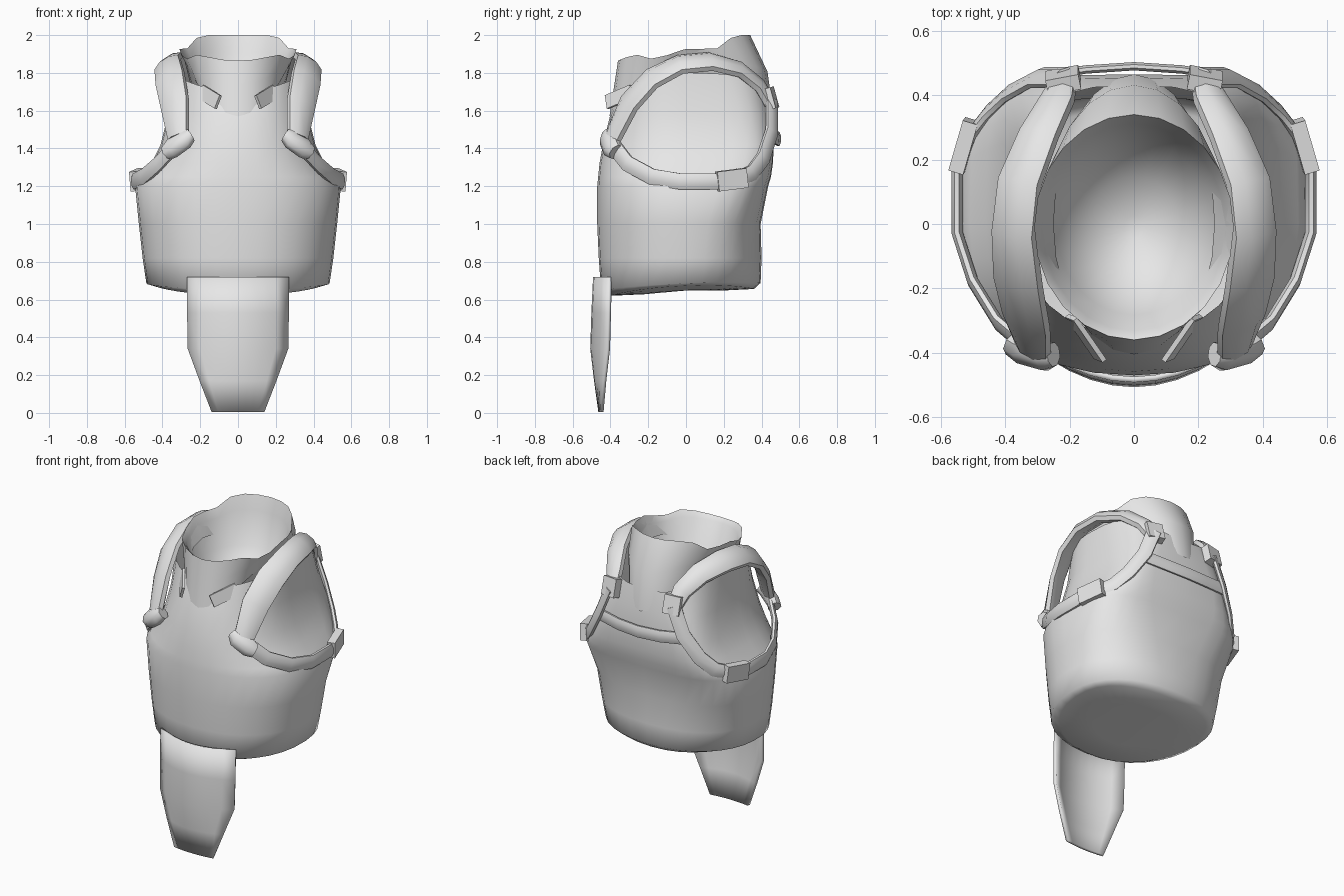
import bpy, bmesh, math
from mathutils import Vector

old = bpy.data.objects.get("Cube")
if old:
    bpy.data.objects.remove(old, do_unlink=True)

grey = bpy.data.materials.new("plain_grey")
grey.use_nodes = True
grey.diffuse_color = (0.8, 0.8, 0.8, 1)
grey.node_tree.nodes["Principled BSDF"].inputs["Base Color"].default_value = (0.8, 0.8, 0.8, 1)


def loft(name, rings, closed=True, caps=(False, False), angle=50, thickness=0):
    """Skin a list of equal-length point rings."""
    bm = bmesh.new()
    rows = [[bm.verts.new(p) for p in ring] for ring in rings]
    n = len(rows[0])
    for a, b in zip(rows, rows[1:]):
        for i in range(n if closed else n - 1):
            j = (i + 1) % n
            bm.faces.new((a[i], a[j], b[j], b[i]))
    for row, cap in zip((rows[0], rows[-1]), caps):
        if cap:
            bm.faces.new(row)
    bmesh.ops.recalc_face_normals(bm, faces=bm.faces)
    mesh = bpy.data.meshes.new(name)
    bm.to_mesh(mesh)
    bm.free()
    obj = bpy.data.objects.new(name, mesh)
    bpy.context.collection.objects.link(obj)
    mesh.materials.append(grey)
    if thickness:
        mod = obj.modifiers.new("thickness", 'SOLIDIFY')
        mod.thickness = thickness
        mod.offset = 0
    bpy.ops.object.select_all(action='DESELECT')
    obj.select_set(True)
    bpy.context.view_layer.objects.active = obj
    bpy.ops.object.shade_smooth_by_angle(angle=math.radians(angle))
    return obj


def band(name, path, widths, thick, sides=8, mirror=1, core=1.25):
    """Sweep a flattened section along a path, its flat side facing away from the core point."""
    pts = [Vector((x * mirror, y, z)) for x, y, z in path]
    if not isinstance(widths, (list, tuple)):
        widths = [widths] * len(pts)
    grow, phase = (math.sqrt(2), math.pi / 4) if sides == 4 else (1, math.pi / sides)
    rings = []
    for i, p in enumerate(pts):
        tangent = (pts[min(i + 1, len(pts) - 1)] - pts[max(i - 1, 0)]).normalized()
        out = p - Vector((0, 0, core))
        out = (out - tangent * out.dot(tangent)).normalized()
        side = tangent.cross(out)
        ring = []
        for k in range(sides):
            a = phase + 2 * math.pi * k / sides
            ring.append(p + side * math.cos(a) * widths[i] * grow + out * math.sin(a) * thick * grow)
        rings.append(ring)
    return loft(name, rings, caps=(True, True))


def power(v, e):
    return math.copysign(abs(v) ** e, v)


def angles(n):
    return [2 * math.pi * i / n for i in range(n)]


def interp(t, table):
    for (a, u), (b, v) in zip(table, table[1:]):
        if t <= b:
            return u + (v - u) * (t - a) / (b - a)
    return table[-1][1]


# Torso shell: height, half width, front, back, side lift, rise to the back, back roundness
profile = [
    (0.638, 0.25, -0.22, 0.20, 0.012, 0.010, 0.9),
    (0.638, 0.44, -0.40, 0.36, 0.035, 0.018, 0.9),
    (0.67, 0.485, -0.45, 0.395, 0.015, 0.018, 0.9),
    (0.82, 0.505, -0.462, 0.40, 0, 0, 0.85),
    (1.00, 0.525, -0.47, 0.395, 0, 0, 0.75),
    (1.20, 0.545, -0.47, 0.435, 0, 0, 0.55),
    (1.25, 0.51, -0.465, 0.45, 0, 0, 0.48),
    (1.32, 0.46, -0.458, 0.46, 0, 0, 0.42),
    (1.42, 0.41, -0.44, 0.465, 0, 0, 0.38),
    (1.58, 0.37, -0.40, 0.455, 0, 0, 0.48),
    (1.70, 0.36, -0.345, 0.43, 0.10, 0, 0.65),
]
rings = []
for z, half, front, back, lift, rise, roundness in profile:
    ring = []
    for a in angles(32):
        e = roundness if math.sin(a) > 0 else 0.9
        c, s = power(math.cos(a), e), power(math.sin(a), e)
        ring.append((half * c, s * (back if s > 0 else -front), z + lift * c * c + rise * s))
    rings.append(ring)
loft("torso", rings, caps=(True, False), angle=70)

# Collar: flared outside, uneven rim and a hollow bowl inside
rim_height = [(-1, 1.865), (-0.75, 1.90), (-0.45, 1.87), (0, 1.925),
              (0.55, 1.93), (0.75, 2.0), (1, 2.0)]
base, middle, rim = [], [], []
for a in angles(24):
    c, s = math.cos(a), math.sin(a)
    low = Vector((0.25 * c, s * (0.465 if s > 0 else 0.405), 1.80 - 0.23 * s * s))
    top = Vector((0.31 * c, -0.01 + 0.35 * s, interp(s, rim_height)))
    mid = low.lerp(top, 0.55)
    mid.y += 0.035 * max(s, 0)
    base.append(low)
    middle.append(mid)
    rim.append(top)
bowl = []
for scale, height, blend in ((0.92, 1.82, 0.5), (0.78, 1.70, 1), (0.45, 1.58, 1), (0.1, 1.53, 1)):
    bowl.append([(p.x * scale, -0.01 + (p.y + 0.01) * scale, p.z + (height - p.z) * blend)
                 for p in rim])
loft("collar", [base, middle, rim] + bowl, caps=(False, True), angle=80)

# Groin plate: height, half width, edge depth, centre depth
rings = []
for z, half, edge, centre in ((0.72, 0.265, -0.40, -0.483), (0.53, 0.265, -0.405, -0.492),
                              (0.34, 0.262, -0.41, -0.498), (0.17, 0.20, -0.43, -0.478),
                              (0.005, 0.137, -0.445, -0.455)):
    ts = [k / 4 - 1 for k in range(9)]
    rings.append([(half * t, centre + (edge - centre) * t * t, z) for t in ts])
loft("groin_plate", rings, closed=False, thickness=0.018)

# Parts found on both sides
for label, m in (("left", 1), ("right", -1)):
    band(label + "_shoulder_pad",
         [(0.315, -0.385, 1.46), (0.335, -0.30, 1.64), (0.36, -0.18, 1.77),
          (0.373, -0.03, 1.845), (0.355, 0.13, 1.86), (0.295, 0.28, 1.82),
          (0.24, 0.385, 1.735), (0.22, 0.44, 1.64)],
         [0.065, 0.088, 0.09, 0.08, 0.078, 0.07, 0.06, 0.045], 0.036, mirror=m)
    band(label + "_arm_strap",
         [(0.32, -0.395, 1.43), (0.42, -0.31, 1.32), (0.50, -0.18, 1.25),
          (0.548, -0.03, 1.225), (0.548, 0.17, 1.225), (0.505, 0.28, 1.24),
          (0.45, 0.35, 1.27), (0.385, 0.41, 1.35), (0.30, 0.455, 1.49),
          (0.23, 0.455, 1.66)],
         0.046, 0.019, mirror=m)
    band(label + "_strap_end",
         [(0.25, -0.405, 1.47), (0.28, -0.41, 1.45), (0.35, -0.39, 1.40), (0.375, -0.37, 1.38)],
         [0.035, 0.058, 0.058, 0.045], 0.042, mirror=m)
    band(label + "_side_buckle", [(0.55, 0.165, 1.225), (0.505, 0.32, 1.245)],
         0.052, 0.024, sides=4, mirror=m)
    band(label + "_back_buckle", [(0.22, 0.432, 1.72), (0.22, 0.462, 1.61)],
         0.052, 0.024, sides=4, mirror=m, core=-1)
    band(label + "_collar_tab", [(0.105, -0.42, 1.645), (0.195, -0.29, 1.70)],
         0.038, 0.008, sides=4, mirror=m, core=1.67)

# Band joining the arm straps behind
band("back_band", [(-0.30, 0.455, 1.47), (-0.15, 0.48, 1.455), (0, 0.49, 1.45),
                   (0.15, 0.48, 1.455), (0.30, 0.455, 1.47)], 0.04, 0.014, core=1.45)
